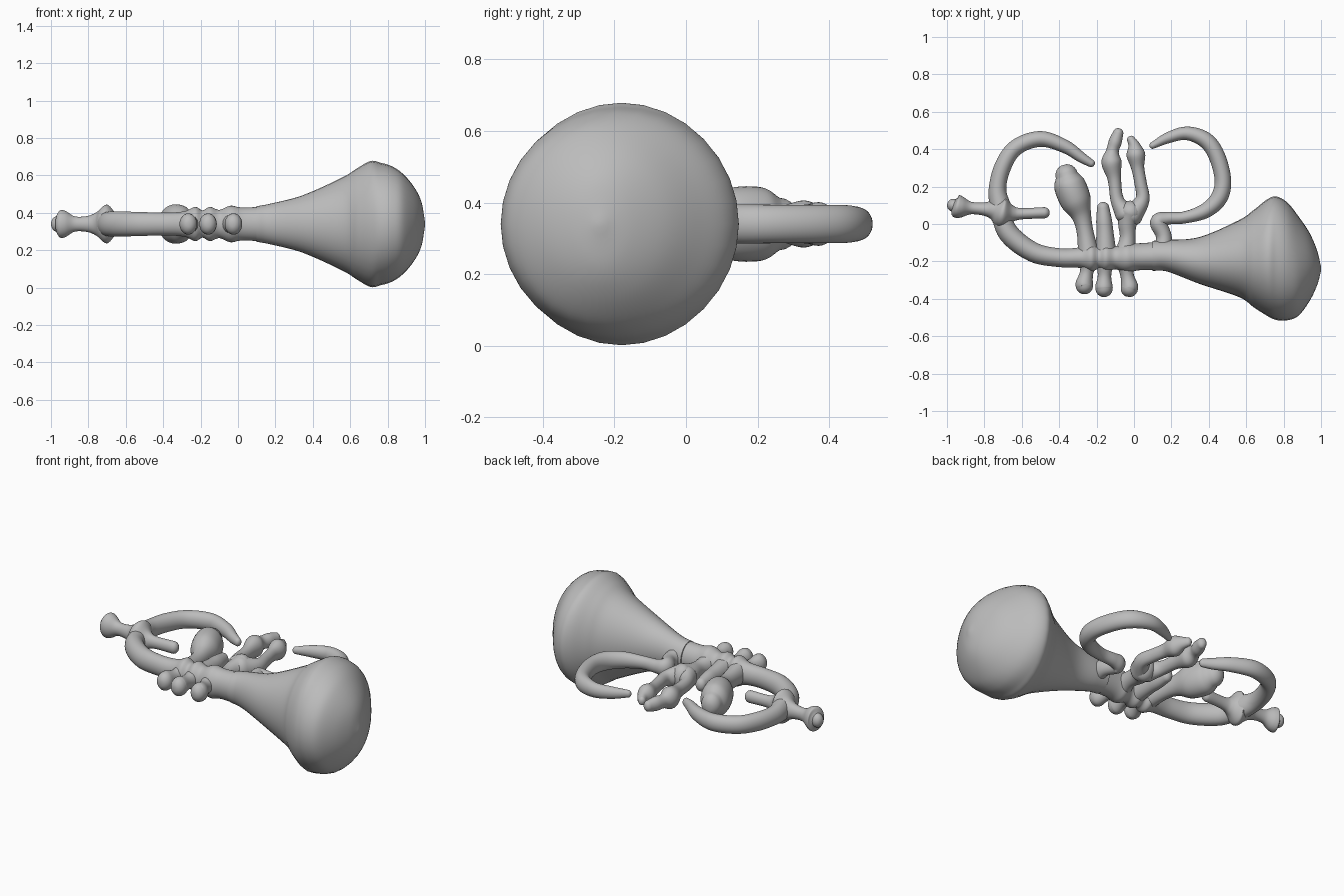
import bpy
import bmesh
import math
from mathutils import Vector

cube = bpy.data.objects.get("Cube")
if cube:
    bpy.data.objects.remove(cube, do_unlink=True)

AXIS_HEIGHT = .34
SIDES = 32
STEPS = 6
FLATTEN = 1.22   # tubes are a little taller than they are wide

grey = bpy.data.materials.new("plain grey")
grey.use_nodes = True
colour = (.5, .5, .5, 1)
grey.diffuse_color = colour
grey.node_tree.nodes["Principled BSDF"].inputs["Base Color"].default_value = colour


def smooth_path(points):
    """Interpolate control points with a Catmull-Rom curve."""
    pts = [Vector(p) for p in points]
    pts = [pts[0] * 2 - pts[1]] + pts + [pts[-1] * 2 - pts[-2]]
    result = []
    for a, b, c, d in zip(pts, pts[1:], pts[2:], pts[3:]):
        for step in range(STEPS):
            t = step / STEPS
            result.append((b * 2 + (c - a) * t
                           + (a * 2 - b * 5 + c * 4 - d) * t ** 2
                           + (b * 3 - a - c * 3 + d) * t ** 3) / 2)
    result.append(pts[-2])
    return result


def skin(name, rings):
    """Join rings of (centre, sideways direction, width, height) into a solid."""
    bm = bmesh.new()
    loops = []
    for centre, side, width, height in rings:
        loop = []
        for i in range(SIDES):
            angle = math.tau * i / SIDES
            x, y = centre + side * (width * math.cos(angle))
            loop.append(bm.verts.new((x, y, AXIS_HEIGHT + height * math.sin(angle))))
        loops.append(loop)
    for low, high in zip(loops, loops[1:]):
        for i in range(SIDES):
            j = (i + 1) % SIDES
            bm.faces.new((low[i], low[j], high[j], high[i]))
    bm.faces.new(loops[0][::-1])
    bm.faces.new(loops[-1])
    bmesh.ops.recalc_face_normals(bm, faces=bm.faces)
    mesh = bpy.data.meshes.new(name)
    bm.to_mesh(mesh)
    bm.free()
    mesh.materials.append(grey)
    obj = bpy.data.objects.new(name, mesh)
    bpy.context.collection.objects.link(obj)
    bpy.ops.object.select_all(action="DESELECT")
    obj.select_set(True)
    bpy.context.view_layer.objects.active = obj
    bpy.ops.object.shade_smooth_by_angle(angle=math.radians(40))


def tube(name, *points):
    """Round-ended tube through (x, y, radius) points."""
    path = smooth_path(points)
    spots = [p.xy for p in path]
    last = len(path) - 1
    rings = []
    for i, p in enumerate(path):
        along = (spots[min(i + 1, last)] - spots[max(i - 1, 0)]).normalized()
        side = Vector((-along.y, along.x))
        ring = [(p.xy, side, p.z, p.z * FLATTEN)]
        if i in (0, last):
            # Half-dome cap, ordered outward from the tube end
            out = along if i else -along
            for k in range(1, STEPS):
                a = math.pi / 2 * k / STEPS
                r = p.z * math.cos(a)
                ring.append((p.xy + out * (p.z * math.sin(a)), side, r, r * FLATTEN))
            if i == 0:
                ring.reverse()
        rings += ring
    skin(name, rings)


# Bell: oval sections given as x, centre y, half width, half height
bell = smooth_path([
    (.1, -.17, .08, .095), (.18, -.17, .085, .11), (.35, -.195, .125, .155),
    (.56, -.185, .205, .25), (.64, -.185, .26, .3), (.71, -.18, .31, .337),
    (.76, -.183, .33, .328), (.82, -.2, .315, .31), (.88, -.225, .265, .27),
    (.94, -.23, .18, .2), (.98, -.235, .09, .12), (1, -.24, .01, .01),
])
skin("bell", [(Vector((p[0], p[1])), Vector((0, 1)), p[2], p[3]) for p in bell])

# Main pipe and mouthpiece
tube("main_pipe", (-.72, .08, .05), (-.67, -.05, .055), (-.54, -.15, .053),
     (-.4, -.18, .05), (-.29, -.18, .055), (-.23, -.18, .075), (-.19, -.18, .06),
     (-.15, -.18, .075), (-.1, -.18, .062), (-.04, -.18, .08), (.03, -.175, .072),
     (.2, -.17, .08))
tube("mouthpiece", (-.965, .1, .035), (-.95, .095, .06), (-.92, .09, .056),
     (-.87, .085, .033), (-.8, .08, .036), (-.75, .075, .055), (-.7, .06, .085),
     (-.65, .055, .045), (-.6, .055, .03), (-.48, .06, .03))

# Curved slides at each end
tube("rear_loop", (-.71, .07, .06), (-.73, .185, .047), (-.7, .31, .045),
     (-.63, .41, .043), (-.5, .455, .042), (-.37, .415, .036), (-.28, .355, .028),
     (-.23, .325, .021))
tube("front_loop", (.15, -.18, .06), (.16, -.07, .042), (.13, .01, .045),
     (.18, .03, .034), (.27, .035, .032), (.38, .07, .04), (.455, .14, .045),
     (.475, .24, .044), (.44, .37, .044), (.38, .45, .043), (.28, .485, .036),
     (.18, .46, .029), (.1, .42, .018))

# Valves above the pipe
tube("bulbous_valve", (-.24, -.18, .06), (-.26, -.05, .045), (-.28, .04, .052),
     (-.31, .12, .082), (-.345, .21, .084), (-.36, .26, .06))
tube("middle_valve", (-.15, -.18, .06), (-.155, -.05, .046), (-.16, .02, .042),
     (-.165, .085, .033))
tube("forked_valve", (-.05, -.18, .065), (-.035, -.08, .042), (-.035, 0, .05),
     (-.02, .06, .065))
tube("fork_left_prong", (-.01, .05, .06), (.045, .13, .038), (.035, .22, .033),
     (.02, .3, .035), (.01, .37, .05), (0, .42, .032), (-.015, .45, .022))
tube("fork_right_prong", (-.05, .06, .055), (-.09, .13, .036), (-.105, .24, .036),
     (-.12, .33, .054), (-.115, .39, .034), (-.1, .44, .035), (-.085, .485, .028))

# Rounded valve buttons below the pipe
for name, top, end, y in (("rear", -.24, -.265, -.33), ("middle", -.155, -.16, -.345),
                          ("front", -.05, -.025, -.345)):
    tube(name + "_button", (top, -.18, .055), ((top + end) / 2, y + .075, .036),
         (end, y + .015, .046), (end, y, .046))
